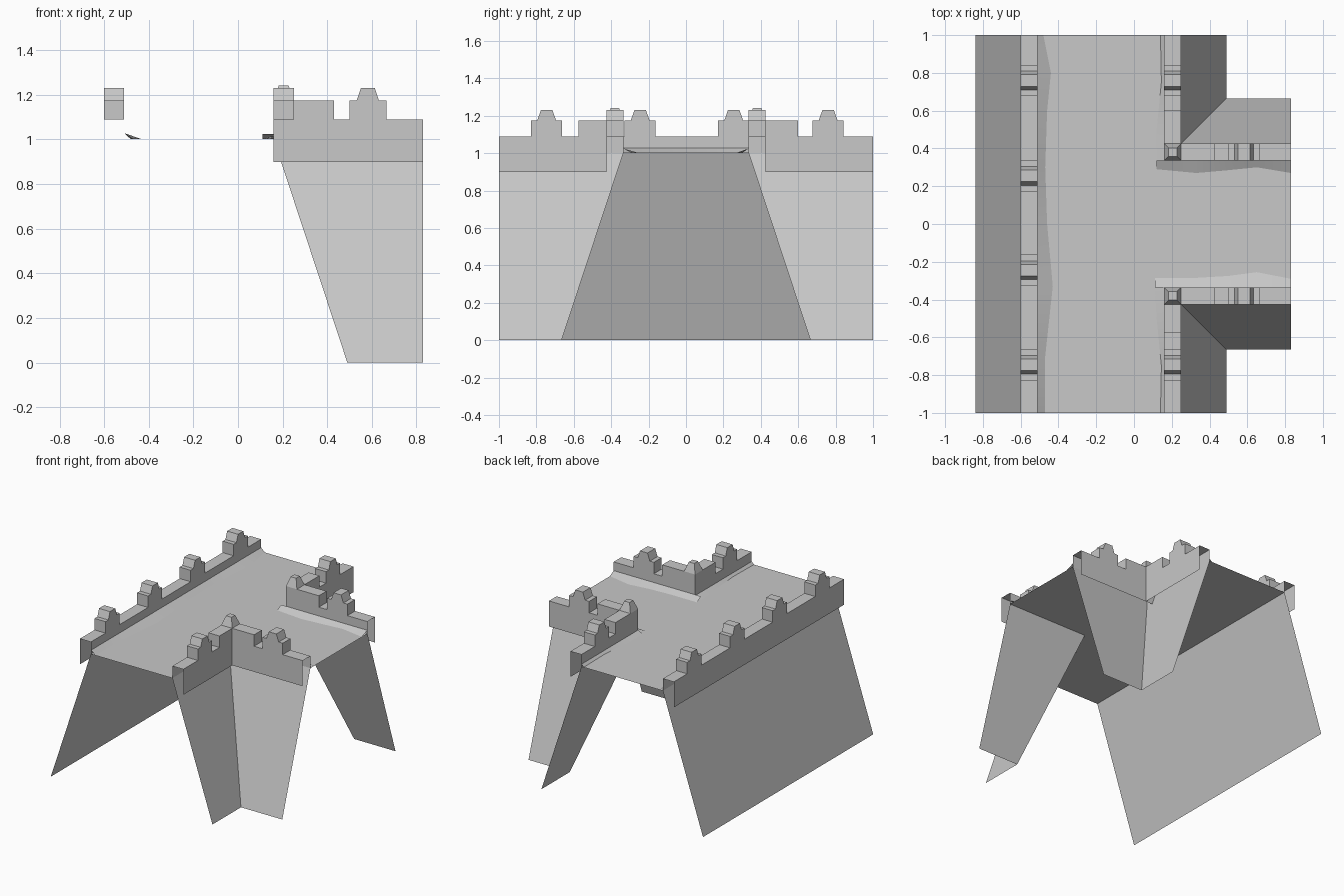
import bpy
from mathutils import Vector

cube = bpy.data.objects.get("Cube")
if cube:
    bpy.data.objects.remove(cube, do_unlink=True)

stone = bpy.data.materials.new("grey_stone")
stone.use_nodes = True
grey = (0.58, 0.58, 0.58, 1)
stone.diffuse_color = grey
stone.node_tree.nodes["Principled BSDF"].inputs["Base Color"].default_value = grey

# Main dimensions
LEFT, RIGHT, SIDE, END = -0.51, 0.16, 0.335, 0.83
THICK, LOW, DECK = 0.09, 0.9, 1.0
BASE, STEP, PEAK = 1.09, 1.175, 1.23


def make(name, verts, faces):
    mesh = bpy.data.meshes.new(name)
    mesh.from_pydata([Vector(v) for v in verts], [], faces)
    mesh.materials.append(stone)
    mesh.update()
    obj = bpy.data.objects.new(name, mesh)
    bpy.context.collection.objects.link(obj)
    return obj


def merlon(c):
    """Shouldered block with a tapered cap, as (distance, height) points."""
    return [(c - .083, BASE), (c - .083, STEP), (c - .05, STEP), (c - .031, PEAK),
            (c + .031, PEAK), (c + .05, STEP), (c + .083, STEP), (c + .083, BASE)]


def parapet(name, top, place, mitre=0.0):
    """Hollow parapet, open at its ends and below: inner face, outer face, top strip."""
    n = len(top)
    outer_top = [(top[0][0] + mitre, top[0][1])] + top[1:]
    inner = top + [(top[-1][0], DECK), (top[0][0], DECK)]
    outer = outer_top + [(top[-1][0], LOW), (outer_top[0][0], LOW)]
    verts = [place(u, 0, z) for u, z in inner] + [place(u, THICK, z) for u, z in outer]
    m = n + 2
    faces = [list(range(m)), list(range(2 * m - 1, m - 1, -1))]
    faces += [[i, m + i, m + i + 1, i + 1] for i in range(n - 1)]
    make(name, verts, faces)


def ribbon(name, edge, inner):
    """Low bank of earth sloping from a parapet foot to the deck."""
    n = len(edge)
    obj = make(name, edge + inner, [[i, i + 1, n + i + 1, n + i] for i in range(n - 1)])
    for p in obj.data.polygons:
        p.use_smooth = True


# Walkway in a T shape
make("walkway", [(LEFT, -1, DECK), (RIGHT, -1, DECK), (RIGHT, -SIDE, DECK), (END, -SIDE, DECK),
                 (END, SIDE, DECK), (RIGHT, SIDE, DECK), (RIGHT, 1, DECK), (LEFT, 1, DECK)],
     [list(range(8))])

# Long sloping wall on the closed side
make("long_wall", [(-.84, 1, 0), (-.84, -1, 0), (LEFT, -1, DECK), (LEFT, 1, DECK)], [[0, 1, 2, 3]])

# Long parapet with four merlons
run = [(-1, BASE)]
for c in (-.745, -.245, .255, .76):
    run += merlon(c)
parapet("long_parapet", run + [(1, BASE)], lambda u, w, z: (LEFT - w, u, z))
bank_x = [-.47, -.47, -.43, -.46, -.47, -.46, -.44, -.48]
bank_y = [-1, -.7, -.33, 0, .3, .6, .8, 1]
ribbon("long_bank", [(LEFT, y, 1.028) for y in bank_y],
       [(x, y, 1.001) for x, y in zip(bank_x, bank_y)])

# Mirrored corners: sloping walls, parapets, corner caps and banks
for s, label, gap, centre, reach in ((-1, "front", .575, .745, .05), (1, "back", .60, .76, .04)):
    wall = [(.49, s, 0), (.49, s * .665, 0), (RIGHT, s * SIDE, DECK), (RIGHT, s, DECK),
            (END, s * .665, 0), (END, s * SIDE, DECK)]
    faces = [[0, 1, 2, 3], [1, 4, 5, 2]]
    make(label + "_corner_wall", wall, faces if s > 0 else [f[::-1] for f in faces])

    side = [(SIDE, STEP), (gap, STEP), (gap, BASE)] + merlon(centre) + [(1, BASE)]
    parapet(label + "_side_parapet", side, lambda u, w, z: (RIGHT + w, s * u, z), THICK)
    arm = [(RIGHT, STEP), (.43, STEP), (.43, BASE)] + merlon(.582) + [(END, BASE)]
    parapet(label + "_arm_parapet", arm, lambda u, w, z: (u, s * (SIDE + w), z))

    cx, cy = RIGHT + THICK / 2, s * (SIDE + THICK / 2)
    ring = [(-1, -1), (1, -1), (1, 1), (-1, 1)]
    cap = [(cx + a * r, cy + b * r, z) for r, z in ((.045, STEP), (.022, 1.242)) for a, b in ring]
    make(label + "_corner_cap", cap,
         [[4, 5, 6, 7]] + [[i, (i + 1) % 4, 4 + (i + 1) % 4, 4 + i] for i in range(4)])

    ys = [SIDE, .5, .75, 1]
    ribbon(label + "_side_bank", [(RIGHT, s * y, 1.018) for y in ys],
           [(RIGHT - d, s * y, 1.001) for d, y in zip((reach, .04, .015, .02), ys)])
    xs = [RIGHT - reach, .33, .5, .65, END]
    widths = (.05, .05, .06, .08, .045) if s < 0 else (.045, .065, .05, .035, .065)
    ribbon(label + "_arm_bank", [(x, s * SIDE, 1.025) for x in xs],
           [(x, s * (SIDE - d), 1.001) for x, d in zip(xs, widths)])

# Keep every surface facing outward or upward
for name in ("front_side_parapet", "back_arm_parapet", "long_parapet"):
    bpy.data.objects[name].data.flip_normals()
for obj in bpy.data.objects:
    if obj.name.endswith("_bank"):
        for p in obj.data.polygons:
            if p.normal.z < 0:
                p.flip()
